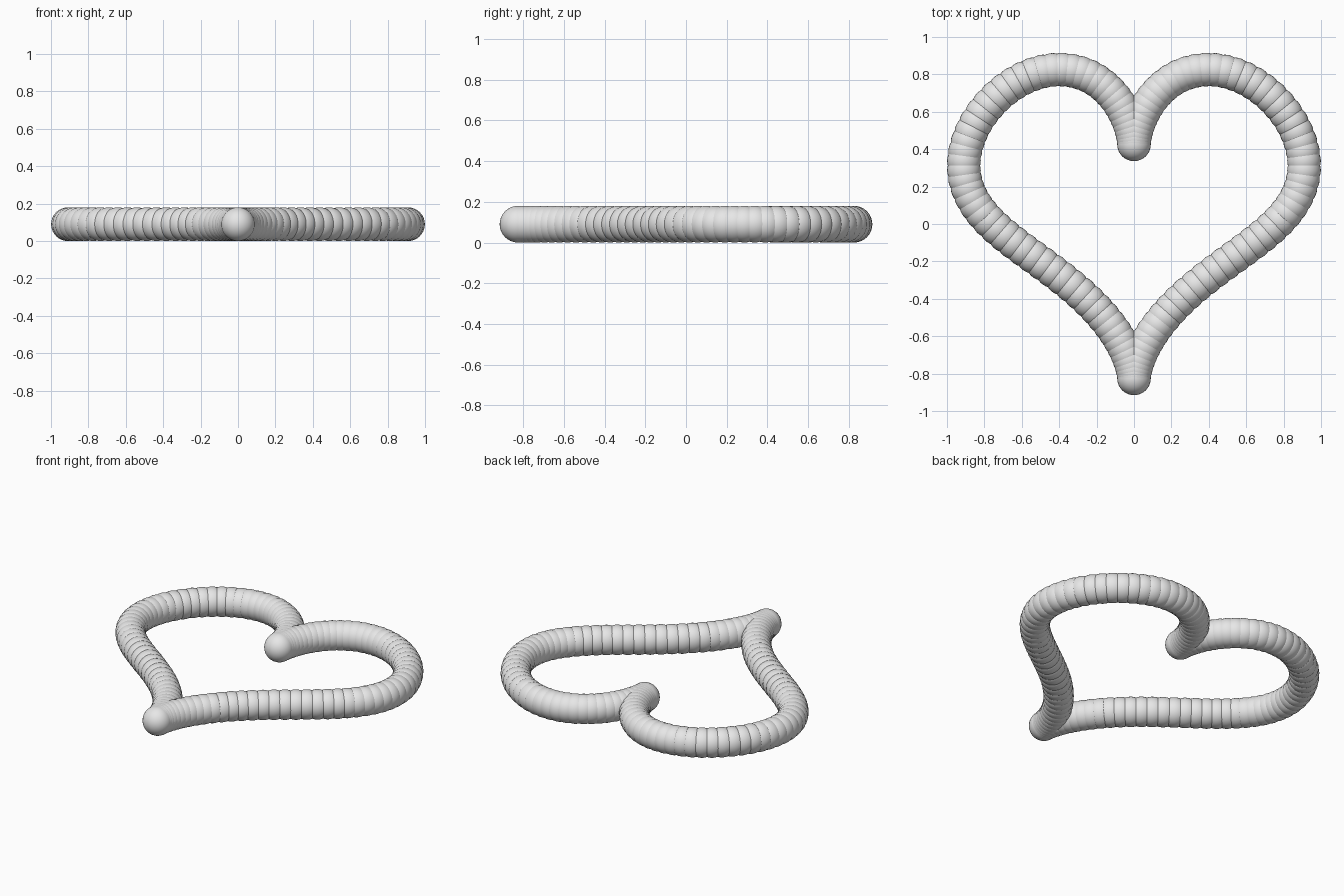
import bpy
import math

if "Cube" in bpy.data.objects:
    bpy.data.objects.remove(bpy.data.objects["Cube"], do_unlink=True)

BEADS = 126
RADIUS = 0.09
SCALE = (1 - RADIUS) / 16

# Plain grey material
grey = bpy.data.materials.new("light_grey")
grey.use_nodes = True
colour = (0.8, 0.8, 0.8, 1)
grey.diffuse_color = colour
grey.node_tree.nodes["Principled BSDF"].inputs["Base Color"].default_value = colour


def heart_point(t):
    x = 16 * math.sin(t) ** 3
    y = (12.7 * math.cos(t) - 4.5 * math.cos(2 * t)
         - 1.7 * math.cos(3 * t) - 1.6 * math.cos(4 * t))
    return x * SCALE, y * SCALE


# Heart outline, centred front to back
points = [heart_point(2 * math.pi * i / BEADS) for i in range(BEADS)]
ys = [y for x, y in points]
middle = (min(ys) + max(ys)) / 2

# One smooth bead, shared by every position along the outline
bpy.ops.mesh.primitive_uv_sphere_add(segments=32, ring_count=16, radius=RADIUS)
first = bpy.context.object
first.data.name = "bead"
first.data.materials.append(grey)
bpy.ops.object.shade_smooth()

for i, (x, y) in enumerate(points):
    bead = first
    if i > 0:
        bead = bpy.data.objects.new("bead", first.data)
        bpy.context.collection.objects.link(bead)
    bead.name = f"heart_bead_{i + 1}"
    bead.location = (x, y - middle, RADIUS)
